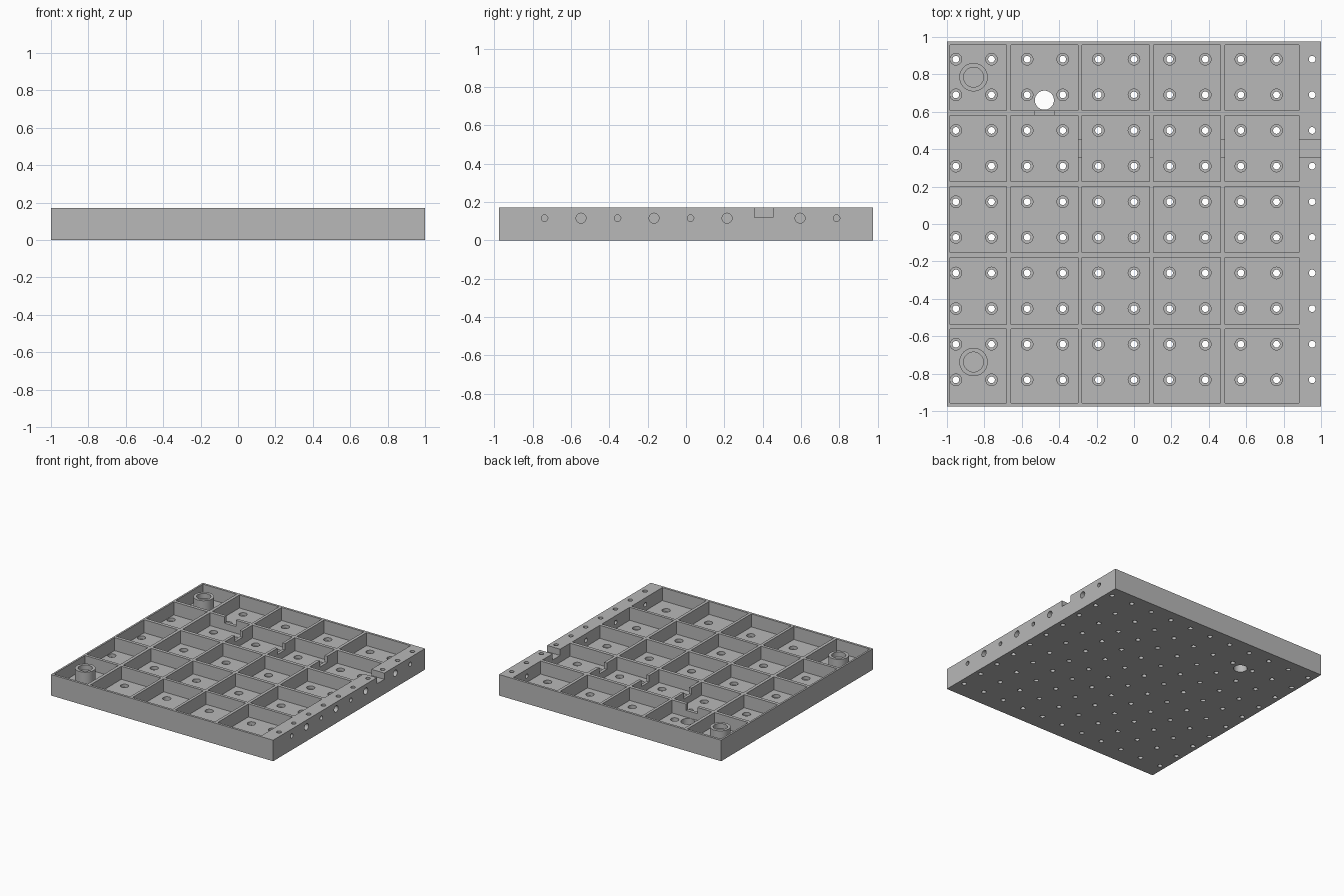
import bpy, bmesh, math
from mathutils import Matrix, Vector

old = bpy.data.objects.get("Cube")
if old:
    bpy.data.objects.remove(old, do_unlink=True)

PITCH = 2 / 10.5          # hole grid spacing
HALF_Y = 5.125 * PITCH
TOP, FLOOR, SLOT = 0.171, 0.065, 0.12

grey = bpy.data.materials.new("light_grey")
grey.use_nodes = True
colour = (0.48, 0.48, 0.48, 1)
grey.diffuse_color = colour
grey.node_tree.nodes["Principled BSDF"].inputs["Base Color"].default_value = colour


def add_box(bm, x, y, z):
    lo, hi = Vector((x[0], y[0], z[0])), Vector((x[1], y[1], z[1]))
    size = Matrix.Diagonal((*(hi - lo), 1))
    bmesh.ops.create_cube(bm, size=1, matrix=Matrix.Translation((lo + hi) / 2) @ size)


def add_cylinder(bm, centre, radius, length, along_x=False, sides=24):
    turn = Matrix.Rotation(math.pi / 2, 4, "Y") if along_x else Matrix()
    bmesh.ops.create_cone(bm, cap_ends=True, segments=sides, radius1=radius, radius2=radius,
                          depth=length, matrix=Matrix.Translation(centre) @ turn)


def finish(name, bm):
    mesh = bpy.data.meshes.new(name)
    bm.to_mesh(mesh)
    bm.free()
    mesh.materials.append(grey)
    obj = bpy.data.objects.new(name, mesh)
    bpy.context.collection.objects.link(obj)
    return obj


def activate(obj):
    bpy.ops.object.select_all(action="DESELECT")
    obj.select_set(True)
    bpy.context.view_layer.objects.active = obj


def cut(obj, bm):
    cutter = finish("cutter", bm)
    cutter.hide_render = True
    mod = obj.modifiers.new("cut", "BOOLEAN")
    mod.operation, mod.solver, mod.object = "DIFFERENCE", "EXACT", cutter
    activate(obj)
    bpy.ops.object.modifier_apply(modifier=mod.name)
    bpy.data.objects.remove(cutter, do_unlink=True)


# Solid slab
bm = bmesh.new()
add_box(bm, (-1, 1), (-HALF_Y, HALF_Y), (0, TOP))
tray = finish("grid_tray", bm)

# Pockets between the ribs
columns = [(-0.985, -0.683), (-0.657, -0.30), (-0.277, 0.082), (0.105, 0.462), (0.487, 0.883)]
rows = [(-0.957, -0.561), (-0.537, -0.18), (-0.153, 0.20), (0.228, 0.581), (0.608, 0.957)]
bm = bmesh.new()
for x in columns:
    for y in rows:
        add_box(bm, x, y, (FLOOR, 0.3))
cut(tray, bm)

# Cable channel through the ribs and end rail, plus the notch beside the cable hole
bm = bmesh.new()
add_box(bm, (-0.4, 1.1), (0.357, 0.453), (SLOT, 0.3))
add_box(bm, (-0.529, -0.427), (0.57, 0.62), (SLOT, 0.3))
cut(tray, bm)

# Counterbores in the pocket floors
hole_x = [-1 + PITCH * (i + 0.25) for i in range(11)]
hole_y = [HALF_Y - PITCH * (j + 0.5) for j in range(10)]
bm = bmesh.new()
for x in hole_x[:-1]:
    for y in hole_y:
        add_cylinder(bm, (x, y, FLOOR), 0.031, 0.05)
cut(tray, bm)

# Through holes and the cable hole
bm = bmesh.new()
for x in hole_x:
    for y in hole_y:
        add_cylinder(bm, (x, y, 0.1), 0.018, 0.4)
add_cylinder(bm, (-0.479, 0.662, 0.1), 0.051, 0.4, sides=40)
cut(tray, bm)

# Rail side holes: small ones reach the pockets, large ones are blind
bm = bmesh.new()
for j in range(9):
    y = hole_y[j] - PITCH / 2
    if j % 2:
        add_cylinder(bm, (1, y, 0.116), 0.026, 0.19, True)
    elif j != 2:
        add_cylinder(bm, (0.95, y, 0.116), 0.017, 0.24, True)
cut(tray, bm)
activate(tray)
bpy.ops.object.shade_smooth_by_angle(angle=math.radians(30))

# Round bosses with a recessed top
for name, y in (("back_boss", 0.785), ("front_boss", -0.738)):
    bm = bmesh.new()
    add_cylinder(bm, (-0.858, y, (FLOOR - 0.01 + TOP) / 2), 0.076, TOP - FLOOR + 0.01, sides=48)
    boss = finish(name, bm)
    bm = bmesh.new()
    add_cylinder(bm, (-0.858, y, TOP), 0.053, 0.08, sides=48)
    cut(boss, bm)
    activate(boss)
    bpy.ops.object.shade_smooth_by_angle(angle=math.radians(30))
